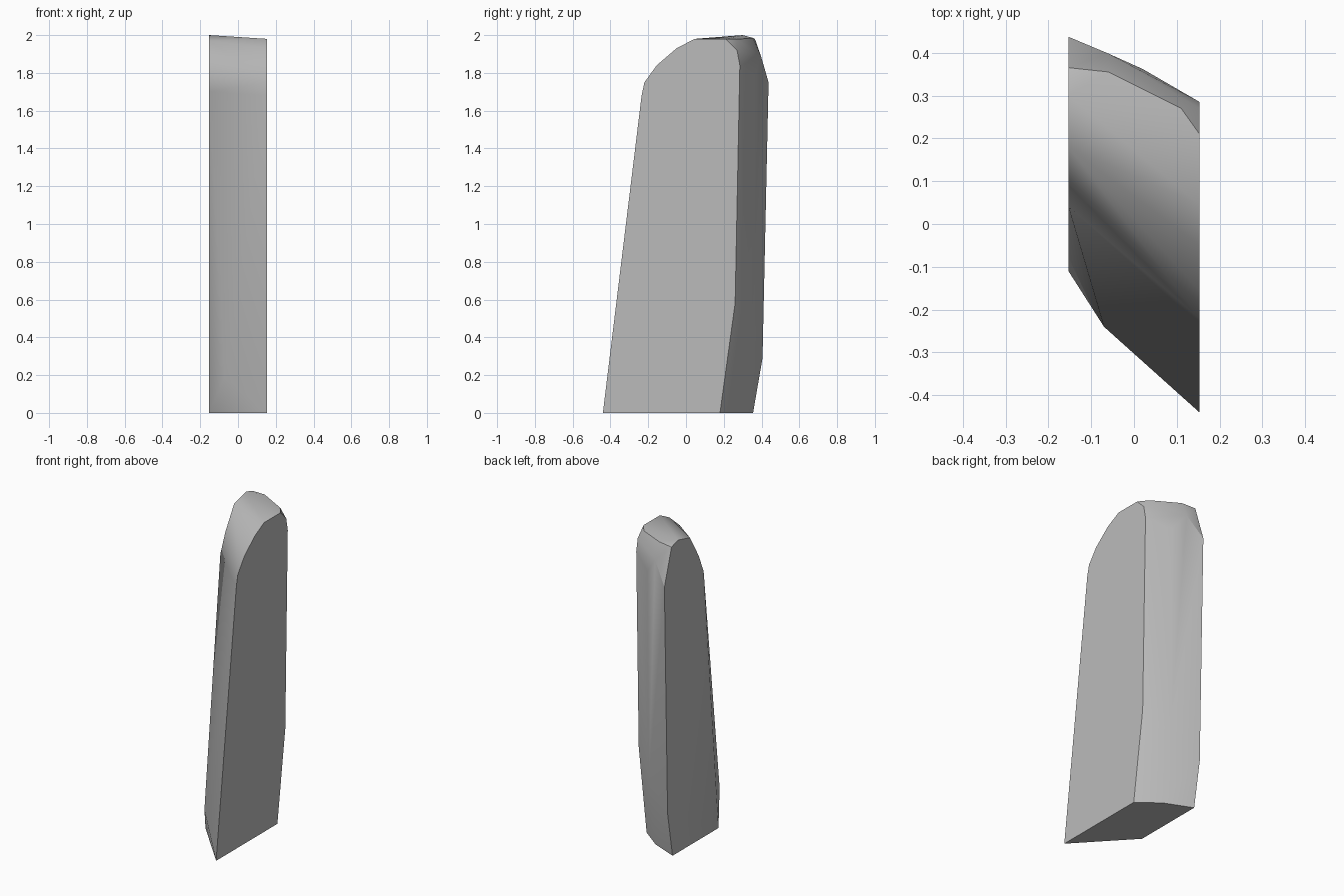
import bpy
import bmesh
from math import radians

cube = bpy.data.objects.get("Cube")
if cube:
    bpy.data.objects.remove(cube)

HALF_WIDTH = 0.153

# Outline of each flat side as (y, z), front foot over the top to back foot
left_side = [(-.44, 0), (-.235, 1.68), (-.22, 1.75), (-.155, 1.84),
             (-.05, 1.93), (.045, 1.98), (.21, 1.98), (.27, 1.92),
             (.285, 1.84), (.26, .58), (.18, 0)]
right_side = [(-.11, 0), (.04, 1.7), (.09, 1.82), (.18, 1.97), (.3, 2),
              (.365, 1.98), (.437, 1.75), (.405, .29), (.355, 0)]

# Points where the edge surface swells between the two sides
front_swell = [(-.07, -.24, .19)]
top_swell = [(-.06, .355, 1.985), (.11, .27, 1.978), (-.06, .398, 1.885)]
back_swell = [(.02, .282, 0), (.02, .347, .45), (.02, .362, 1.78)]


def make_material(name, value):
    mat = bpy.data.materials.new(name)
    mat.use_nodes = True
    color = (value, value, value, 1)
    mat.diffuse_color = color
    mat.node_tree.nodes["Principled BSDF"].inputs["Base Color"].default_value = color
    return mat


def make_convex_slab(name, points, material):
    """Wrap a convex skin around the points and merge its flat areas."""
    bm = bmesh.new()
    for point in points:
        bm.verts.new(point)
    hull = bmesh.ops.convex_hull(bm, input=bm.verts[:])
    loose = {g for g in hull["geom_interior"] + hull["geom_unused"]
             if isinstance(g, bmesh.types.BMVert)}
    bmesh.ops.delete(bm, geom=list(loose), context="VERTS")
    bmesh.ops.dissolve_limit(bm, angle_limit=radians(0.5),
                             verts=bm.verts[:], edges=bm.edges[:])
    bmesh.ops.recalc_face_normals(bm, faces=bm.faces[:])
    mesh = bpy.data.meshes.new(name)
    bm.to_mesh(mesh)
    bm.free()
    mesh.materials.append(material)
    obj = bpy.data.objects.new(name, mesh)
    bpy.context.collection.objects.link(obj)
    return obj


points = [(HALF_WIDTH, y, z) for y, z in left_side]
points += [(-HALF_WIDTH, y, z) for y, z in right_side]
points += front_swell + top_swell + back_swell

slab = make_convex_slab("standing_slab", points, make_material("stone gray", 0.5))

# Smooth rim with crisp side borders
bpy.ops.object.select_all(action="DESELECT")
slab.select_set(True)
bpy.context.view_layer.objects.active = slab
bpy.ops.object.shade_smooth_by_angle(angle=radians(30))
